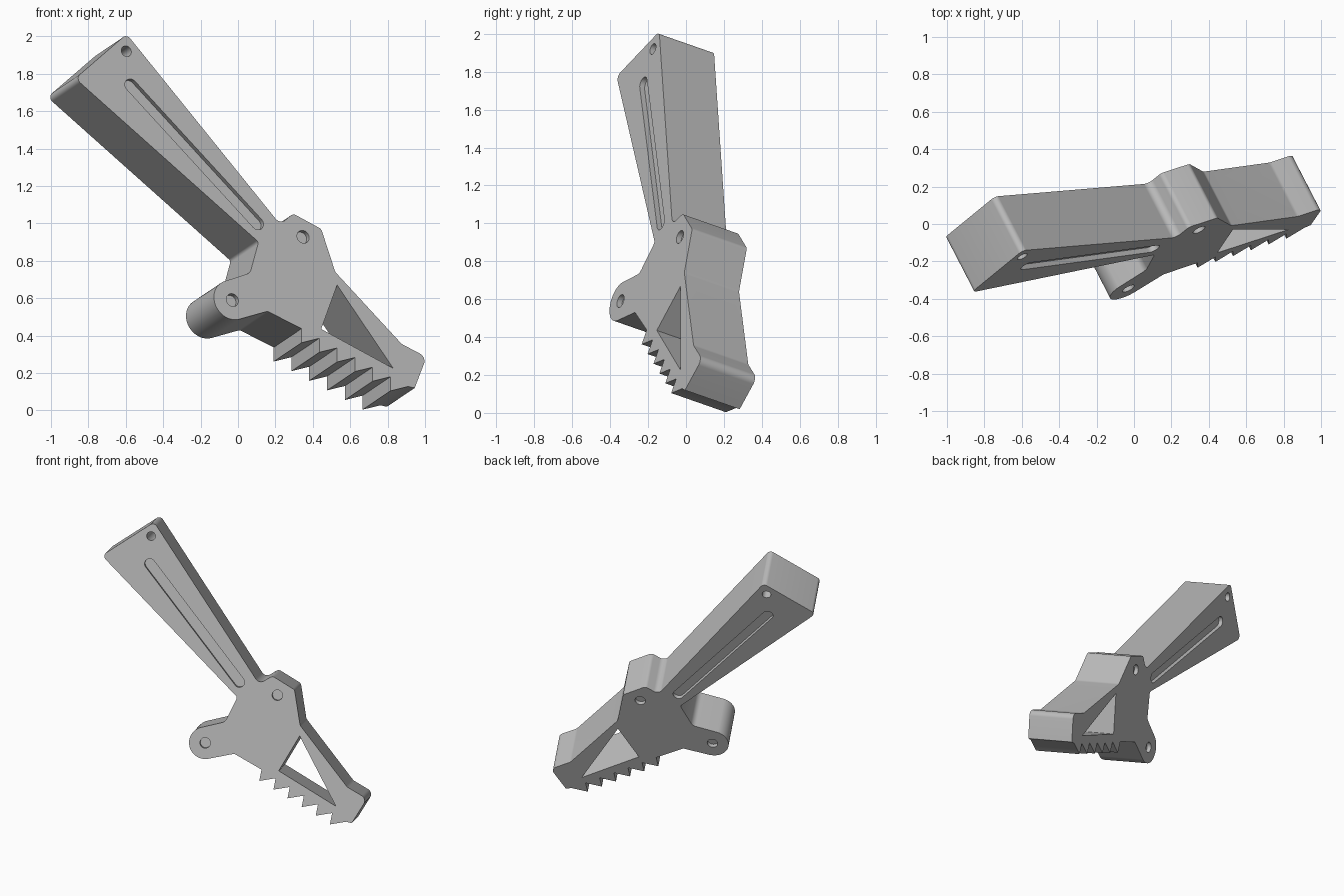
import bpy, math
from mathutils import Vector

if "Cube" in bpy.data.objects:
    bpy.data.objects.remove(bpy.data.objects["Cube"])

# The tool is a thick plate, tilted: its front face is y = A + B*x + C*z
A, B, C = -0.536, 0.517, 0.349
DEPTH = 0.34
N = Vector((B, -1, C)).normalized()
U = Vector((1, B, 0)).normalized()
V = N.cross(U)


def on_face(x, z):
    return Vector((x, A + B * x + C * z, z))


def arc(centre, r, start, end, steps):
    angles = [math.radians(start + (end - start) * i / steps) for i in range(steps + 1)]
    return [centre + r * (math.cos(a) * U + math.sin(a) * V) for a in angles]


def fillet(prev, corner, nxt, r, steps=6):
    """Replace a corner by a tangent arc of radius r."""
    a, b = (prev - corner).normalized(), (nxt - corner).normalized()
    half = a.angle(b) / 2
    t = r / math.tan(half)
    centre = corner + (a + b).normalized() * (r / math.sin(half))
    p, q = corner + a * t - centre, corner + b * t - centre
    return [centre + p.lerp(q, i / steps).normalized() * r for i in range(steps + 1)]


def prism(name, loop, sweep):
    """Solid from a loop of points swept along a vector."""
    n = len(loop)
    verts = list(loop) + [p + sweep for p in loop]
    faces = [tuple(range(n)), tuple(range(2 * n - 1, n - 1, -1))]
    faces += [(i, i + n, (i + 1) % n + n, (i + 1) % n) for i in range(n)]
    mesh = bpy.data.meshes.new(name)
    mesh.from_pydata(verts, [], faces)
    obj = bpy.data.objects.new(name, mesh)
    bpy.context.collection.objects.link(obj)
    return obj


def cut(target, loop, sweep):
    cutter = prism("cutter", loop, sweep)
    cutter.hide_render = True
    mod = target.modifiers.new("cut", "BOOLEAN")
    mod.operation, mod.solver, mod.object = "DIFFERENCE", "EXACT", cutter
    bpy.context.view_layer.objects.active = target
    bpy.ops.object.modifier_apply(modifier=mod.name)
    bpy.data.objects.remove(cutter)


def from_depth(loop, start):
    return [p - N * start for p in loop]


# Outline corners: x, z, fillet radius
handle = [(-0.595, 2.012, 0.03), (-0.87, 1.775, 0.03), (0.11, 0.90, 0.02), (0.065, 0.735, 0.05)]
ear_centre = on_face(-0.03, 0.59)
belly = [(0.158, 0.53, 0.02)]
teeth = []
for i in range(6):
    x, z = 0.34 + 0.095 * i, 0.362 - 0.0515 * i
    teeth += [(x, z + 0.075, 0), (x, z, 0)]
jaw = [(0.91, 0.128, 0), (0.945, 0.12, 0), (1.008, 0.285, 0.04), (0.875, 0.355, 0.05),
       (0.52, 0.74, 0.04), (0.445, 0.97, 0.03), (0.295, 1.052, 0.03), (0.225, 0.995, 0.04)]

corners = [(on_face(x, z), r) for x, z, r in handle]
corners += [(p, 0) for p in arc(ear_centre, 0.11, 112, 284, 24)]
corners += [(on_face(x, z), r) for x, z, r in belly + teeth + jaw]
outline = []
for i, (p, r) in enumerate(corners):
    prev, nxt = corners[i - 1][0], corners[(i + 1) % len(corners)][0]
    outline += fillet(prev, p, nxt, r) if r else [p]

body = prism("tool_body", outline, -N * DEPTH)

# Triangular opening through the jaw
triangle = [on_face(0.53, 0.67), on_face(0.445, 0.435), on_face(0.83, 0.225)]
cut(body, from_depth(triangle, -0.1), -N * (DEPTH + 0.2))

# Window from the upper jaw edge into the triangular opening
window = [Vector(p) for p in ((0.585, 0.08, 0.62), (0.86, 0.08, 0.36),
                              (0.767, 0.265, 0.29), (0.489, 0.265, 0.56))]
edge = (on_face(0.875, 0.355) - on_face(0.52, 0.74)).normalized()
inward = edge.cross(N).normalized()
if inward.z > 0:
    inward.negate()
cut(body, [p - inward * 0.1 for p in window][::-1], inward * 0.25)

# Shallow grip slots and pin recesses on both sides
top, bottom = on_face(-0.572, 1.738), on_face(0.104, 1.0)
d = bottom - top
slant = math.degrees(math.atan2(d.dot(V), d.dot(U)))
slot = arc(top, 0.036, slant + 90, slant + 270, 12) + arc(bottom, 0.036, slant - 90, slant + 90, 12)
pins = [arc(on_face(x, z), 0.036, 0, 345, 23) for x, z in ((0.348, 0.928), (-0.03, 0.59))]
for loop in [slot] + pins:
    for start in (-0.05, DEPTH - 0.03):
        cut(body, from_depth(loop, start), -N * 0.08)

# Lanyard hole through the handle end
cut(body, from_depth(arc(on_face(-0.597, 1.92), 0.03, 0, 345, 23), -0.1), -N * (DEPTH + 0.2))

# Plain grey material
grey = bpy.data.materials.new("grey")
grey.use_nodes = True
colour = (0.5, 0.5, 0.5, 1)
grey.diffuse_color = colour
grey.node_tree.nodes["Principled BSDF"].inputs["Base Color"].default_value = colour
body.data.materials.clear()
body.data.materials.append(grey)
for face in body.data.polygons:
    face.material_index = 0

bpy.ops.object.select_all(action="DESELECT")
body.select_set(True)
bpy.context.view_layer.objects.active = body
bpy.ops.object.shade_smooth_by_angle(angle=math.radians(30))
